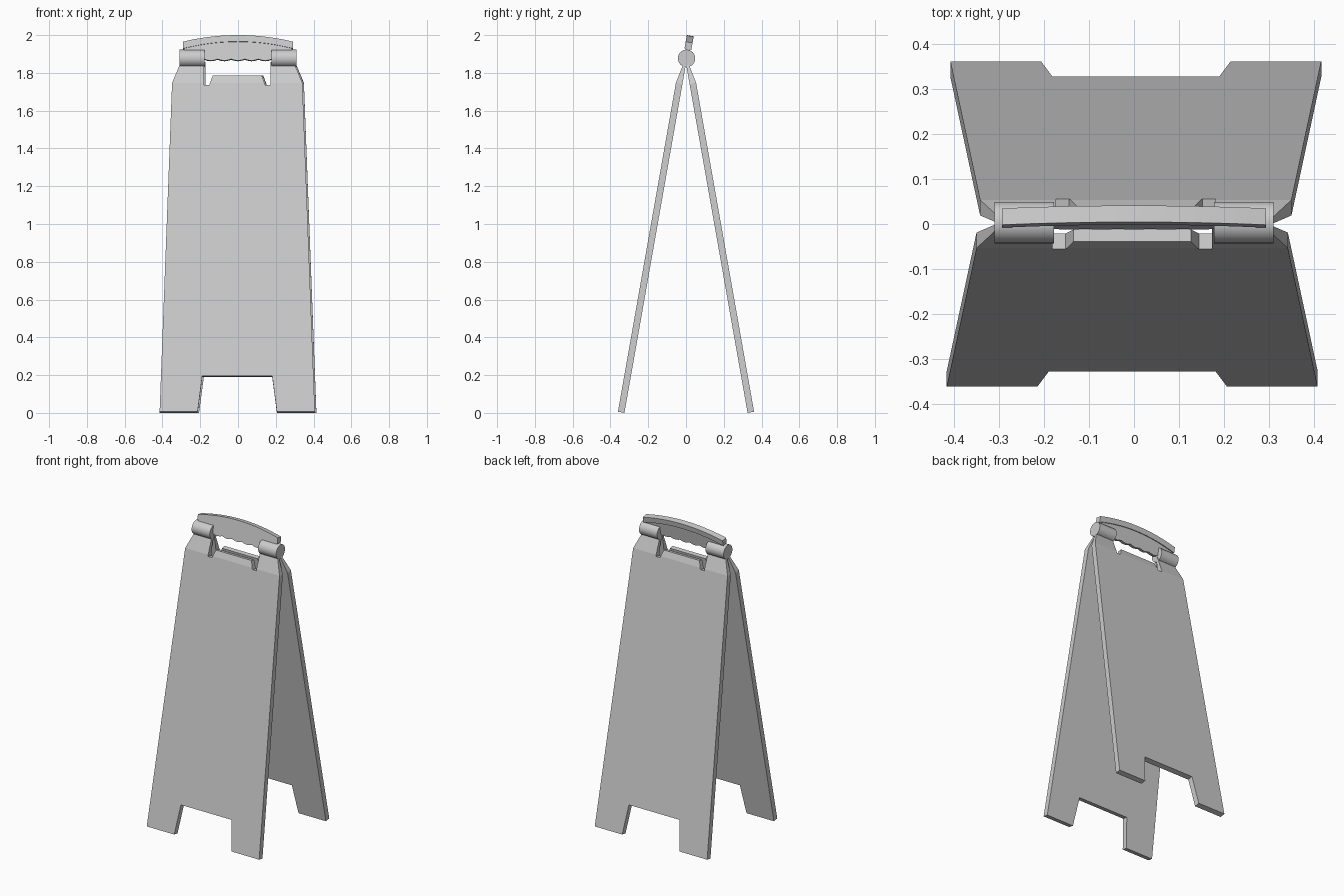
import bpy, bmesh, math
from mathutils import Matrix, Vector

if "Cube" in bpy.data.objects:
    bpy.data.objects.remove(bpy.data.objects["Cube"])

TILT = math.radians(10)
AXIS = Vector((0, 0.003, 1.877))


def prism(name, outline, y0, y1, matrix, crease=None):
    """Extrude an (x, z) outline from y0 to y1; optionally taper the front above a crease."""
    bm = bmesh.new()
    face = bm.faces.new([bm.verts.new((x, y0, z)) for x, z in outline])
    ext = bmesh.ops.extrude_face_region(bm, geom=[face])
    for v in ext["geom"]:
        if isinstance(v, bmesh.types.BMVert):
            v.co.y = y1
    if crease:
        bmesh.ops.bisect_plane(bm, geom=bm.verts[:] + bm.edges[:] + bm.faces[:],
                               plane_co=(0, 0, crease), plane_no=(0, 0, 1))
        for v in bm.verts:
            if v.co.y < y1 - 0.01 and v.co.z > crease:
                v.co.y += (v.co.z - crease) * 0.2
    bmesh.ops.recalc_face_normals(bm, faces=bm.faces[:])
    bm.transform(matrix)
    me = bpy.data.meshes.new(name)
    bm.to_mesh(me)
    bm.free()
    ob = bpy.data.objects.new(name, me)
    bpy.context.collection.objects.link(ob)
    return ob


def smooth(ob):
    bpy.ops.object.select_all(action='DESELECT')
    ob.select_set(True)
    bpy.context.view_layer.objects.active = ob
    bpy.ops.object.shade_smooth_by_angle(angle=math.radians(25))


# Folding panels: half outline from bottom notch around to the top tab
half = [(0.185, 0.193), (0.21, 0), (0.411, 0), (0.345, 1.768), (0.308, 1.86),
        (0.30, 1.885), (0.177, 1.885), (0.177, 1.757), (0.148, 1.757), (0.13, 1.808)]
outline = half + [(-x, z) for x, z in reversed(half)]
lean = Matrix.Translation((-0.004, -0.326, 0)) @ Matrix.Rotation(-TILT, 4, 'X')
prism("front_panel", outline, -0.035, 0, lean, 1.768)
prism("back_panel", outline, -0.035, 0, Matrix.Rotation(math.pi, 4, 'Z') @ lean, 1.768)

# Hinge barrels
for name, side in (("left_hinge", -1), ("right_hinge", 1)):
    bpy.ops.mesh.primitive_cylinder_add(vertices=32, radius=0.046, depth=0.132,
                                        location=AXIS + Vector((side * 0.243, 0, 0)),
                                        rotation=(0, math.pi / 2, 0))
    bpy.context.object.name = name
    smooth(bpy.context.object)

# Carry handle, tilted in line with the front panel
tilt = Matrix.Translation(AXIS) @ Matrix.Rotation(-TILT, 4, 'X')


def arc(x, end, mid):
    return mid + (end - mid) * (x / 0.292) ** 2


xs = [-0.292 + 0.584 * i / 20 for i in range(21)]
top = [(x, arc(x, 0.086, 0.1215)) for x in xs]
low = [(x, arc(x, 0.049, 0.087)) for x in xs]
smooth(prism("handle_band", top + low[::-1], -0.020, 0.017, tilt))

# Thinner grip web with scalloped finger rests along its lower edge
wave = []
for i in range(41):
    x = 0.18 - 0.36 * i / 40
    wave.append((x, -0.006 - 0.008 * abs(math.sin(math.pi * (x + 0.18) / 0.072))))
web = [(x * 0.98, z + 0.004) for x, z in low] + [(0.286, 0.03), (0.18, 0.03)]
web += wave + [(-0.18, 0.03), (-0.286, 0.03)]
prism("handle_grip", web, -0.013, 0.010, tilt)
